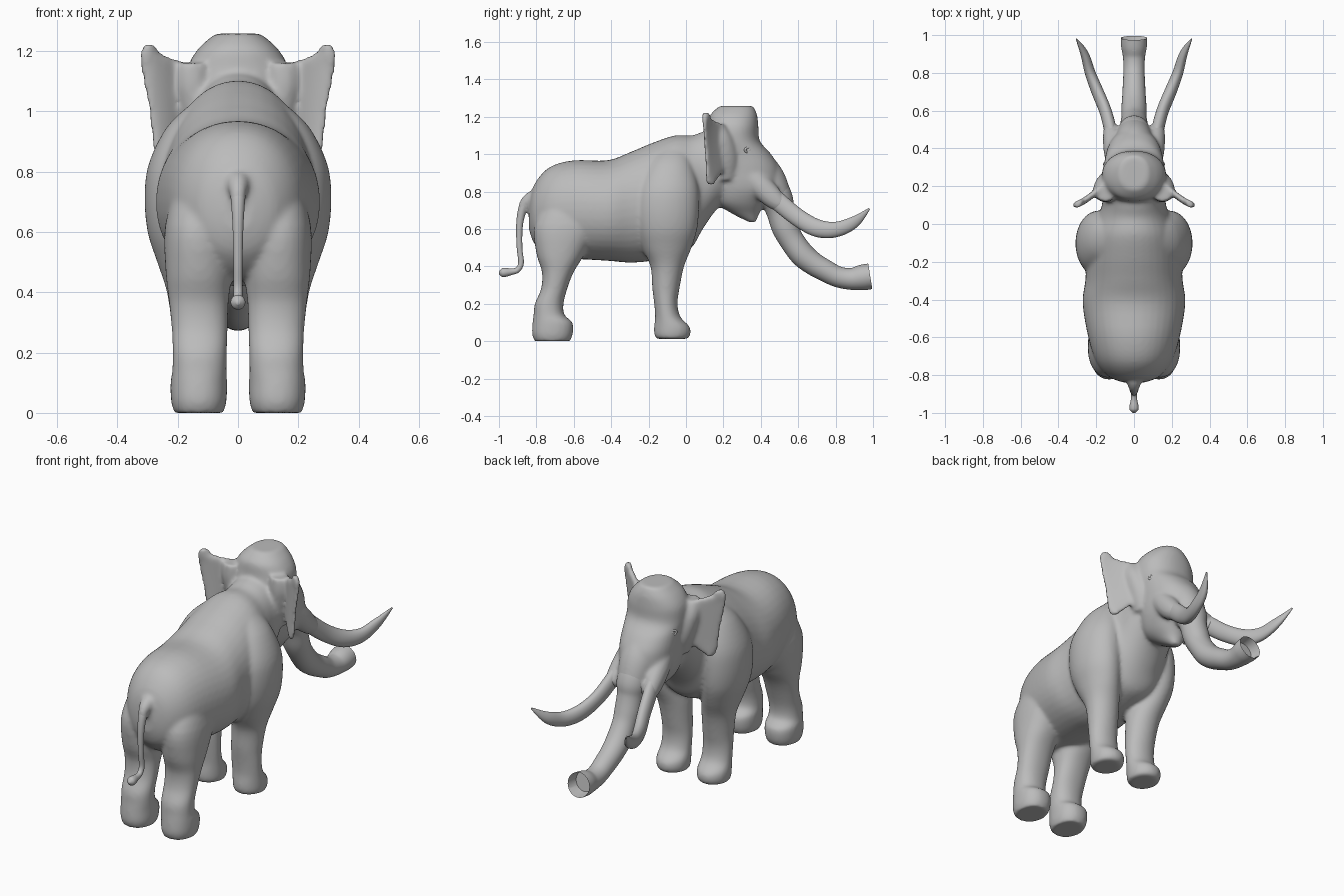
import bpy
import bmesh
import math
from mathutils import Vector

if "Cube" in bpy.data.objects:
    bpy.data.objects.remove(bpy.data.objects["Cube"], do_unlink=True)

hide_grey = bpy.data.materials.new("hide grey")
hide_grey.use_nodes = True
grey = (0.5, 0.5, 0.5, 1)
hide_grey.diffuse_color = grey
hide_grey.node_tree.nodes["Principled BSDF"].inputs["Base Color"].default_value = grey


def smooth_rows(rows, steps=4):
    """Catmull-Rom interpolation between section rows."""
    result = []
    for i in range(len(rows) - 1):
        before, start = rows[max(i - 1, 0)], rows[i]
        end, after = rows[i + 1], rows[min(i + 2, len(rows) - 1)]
        for k in range(steps):
            t = k / steps
            result.append([
                b + t / 2 * (c - a + t * (2 * a - 5 * b + 4 * c - d + t * (3 * (b - c) + d - a)))
                for a, b, c, d in zip(before, start, end, after)])
    return result + [list(rows[-1])]


def loft(bm, rings, power=2.0, sides=40):
    """Closed skin over (centre, half axis, half axis) rings; returns verts and end cap."""
    loops = []
    for centre, u, v in rings:
        loop = []
        for k in range(sides):
            angle = math.tau * k / sides
            c, s = math.cos(angle), math.sin(angle)
            c = math.copysign(abs(c) ** (2 / power), c)
            s = math.copysign(abs(s) ** (2 / power), s)
            loop.append(bm.verts.new(centre + u * c + v * s))
        loops.append(loop)
    for low, high in zip(loops, loops[1:]):
        for k in range(sides):
            n = (k + 1) % sides
            bm.faces.new((low[k], low[n], high[n], high[k]))
    bm.faces.new(loops[0][::-1])
    cap = bm.faces.new(loops[-1])
    return [vert for loop in loops for vert in loop], cap


def upright(bm, rows, power=2.0):
    """Loft of level sections: height, back, front, middle x, half width."""
    rings = [(Vector((x, (back + front) / 2, z)), Vector((w, 0, 0)),
              Vector((0, (front - back) / 2, 0)))
             for z, back, front, x, w in smooth_rows(rows)]
    return loft(bm, rings, power)


def tube(bm, rows, squash=1.0):
    """Tube along a path of x, y, z, radius; squash narrows it sideways."""
    rows = smooth_rows(rows, 6)
    points = [Vector(row[:3]) for row in rows]
    rings = []
    for i, point in enumerate(points):
        along = (points[min(i + 1, len(points) - 1)] - points[max(i - 1, 0)]).normalized()
        u = (Vector((1, 0, 0)) - along * along.x).normalized()
        radius = rows[i][3]
        rings.append((point, u * radius * squash, along.cross(u) * radius))
    return loft(bm, rings)


def finish(bm, name):
    bmesh.ops.recalc_face_normals(bm, faces=bm.faces)
    mesh = bpy.data.meshes.new(name)
    bm.to_mesh(mesh)
    bm.free()
    mesh.materials.append(hide_grey)
    mesh.shade_smooth()
    mesh.set_sharp_from_angle(angle=math.radians(50))
    obj = bpy.data.objects.new(name, mesh)
    bpy.context.collection.objects.link(obj)
    return obj


body = bmesh.new()

# Torso: y, top, bottom, half width
torso = [(-.84, .74, .6, .05), (-.81, .84, .52, .13), (-.73, .93, .45, .2),
         (-.6, .967, .44, .242), (-.42, .967, .43, .272), (-.3, 1.01, .42, .258),
         (-.18, 1.06, .43, .25), (-.06, 1.1, .46, .235), (.03, 1.1, .5, .2),
         (.09, 1.12, .6, .172), (.17, 1.14, .71, .16), (.25, 1.12, .75, .12)]
loft(body, [(Vector((0, y, (top + low) / 2)), Vector((w, 0, 0)), Vector((0, 0, (top - low) / 2)))
            for y, top, low, w in smooth_rows(torso)], 2.1)

# Head with high crown and pointed lower jaw
upright(body, [(.635, .34, .375, 0, .025), (.68, .25, .39, 0, .06), (.74, .16, .43, 0, .11),
               (.82, .13, .5, 0, .145), (.92, .12, .5, 0, .155), (1.0, .12, .455, 0, .16),
               (1.07, .11, .395, 0, .17), (1.15, .12, .387, 0, .165),
               (1.21, .13, .38, 0, .13), (1.258, .18, .36, 0, .075)], 2.2)

# Root of the trunk and of the tail, blended into the body
tube(body, [(0, .36, .95, .1), (0, .43, .86, .102), (0, .485, .75, .085), (0, .515, .67, .06)])
tube(body, [(0, -.76, .77, .045), (0, -.82, .765, .04), (0, -.865, .73, .029),
            (0, -.885, .65, .018)])

for side in (1, -1):
    # Hind leg running up into the thigh
    upright(body, [(0, -.81, -.62, side * .13, .082), (.04, -.823, -.605, side * .13, .092),
                   (.1, -.82, -.607, side * .13, .094), (.14, -.815, -.65, side * .128, .09),
                   (.2, -.808, -.655, side * .127, .09), (.28, -.775, -.635, side * .127, .093),
                   (.37, -.77, -.6, side * .13, .099), (.47, -.8, -.54, side * .13, .11),
                   (.62, -.81, -.47, side * .13, .112), (.78, -.73, -.52, side * .11, .09)], 2.2)
    # Fore leg running up into the shoulder
    upright(body, [(.012, -.16, .01, side * .13, .08), (.04, -.17, .025, side * .13, .088),
                   (.08, -.17, .018, side * .13, .09), (.13, -.165, -.03, side * .13, .087),
                   (.2, -.17, -.045, side * .13, .087), (.28, -.18, -.035, side * .132, .088),
                   (.4, -.19, -.01, side * .142, .094), (.5, -.235, .03, side * .165, .103),
                   (.6, -.265, .06, side * .185, .115), (.72, -.275, .07, side * .19, .12),
                   (.83, -.26, .065, side * .18, .115), (.95, -.2, .03, side * .15, .085),
                   (1.03, -.14, 0, side * .1, .05)])
    # Tusk socket on the cheek
    tube(body, [(side * .09, .3, .93, .06), (side * .105, .38, .85, .064),
                (side * .116, .46, .77, .058), (side * .125, .52, .72, .04)], .85)
    # Flared skull behind the eye that carries the ear
    upright(body, [(.86, .15, .27, side * .11, .05), (.97, .13, .28, side * .135, .06),
                   (1.08, .115, .255, side * .15, .065), (1.16, .12, .21, side * .15, .055)])
    # Cupped ear: height, inner x, outer x
    ear = [(.835, .24, .262), (.87, .205, .28), (.94, .15, .29), (1.04, .13, .304),
           (1.11, .13, .318), (1.155, .16, .325), (1.19, .25, .327), (1.222, .275, .312)]
    ear_verts, _ = loft(body, [(Vector((side * (a + b) / 2, 0, z)), Vector(((b - a) / 2, 0, 0)),
                                Vector((0, .02, 0))) for z, a, b in smooth_rows(ear)])
    for vert in ear_verts:
        reach = max(0, .32 - abs(vert.co.x)) / .15
        vert.co.y += .1 + .1 * reach ** 1.5

body_object = finish(body, "body")
blend = body_object.modifiers.new("blend parts", "REMESH")
blend.mode = "VOXEL"
blend.voxel_size = .01
blend.use_smooth_shade = True
soften = body_object.modifiers.new("soften", "SMOOTH")
soften.factor = .5
soften.iterations = 10

# Trunk with faint folds and a hollow flared tip
trunk = bmesh.new()
_, tip = tube(trunk, [(0, .41, .86, .08), (0, .46, .81, .086), (0, .488, .75, .086),
                      (0, .505, .69, .074), (0, .53, .61, .072), (0, .565, .54, .066),
                      (0, .62, .465, .066), (0, .68, .415, .062), (0, .74, .38, .059),
                      (0, .81, .345, .056), (0, .88, .333, .058), (0, .94, .34, .068),
                      (0, .985, .347, .069)])
bmesh.ops.inset_individual(trunk, faces=[tip], thickness=.02)
bmesh.ops.inset_individual(trunk, faces=[tip], thickness=.012)
bmesh.ops.translate(trunk, verts=tip.verts[:], vec=(0, -.06, 0))
finish(trunk, "trunk")

# Tail with a tufted end
tail = bmesh.new()
tube(tail, [(0, -.84, .755, .03), (0, -.872, .71, .024), (0, -.89, .62, .018),
            (0, -.89, .5, .015), (0, -.882, .42, .015), (0, -.9, .382, .015),
            (0, -.93, .372, .017), (0, -.965, .368, .024), (0, -.985, .366, .022),
            (0, -1, .365, .006)])
finish(tail, "tail")

for side, label in ((1, "left"), (-1, "right")):
    # Curved tusk
    tusk = bmesh.new()
    tube(tusk, [(side * .105, .4, .83, .05), (side * .125, .5, .74, .049),
                (side * .152, .6, .66, .047), (side * .193, .7, .605, .047),
                (side * .232, .8, .597, .041), (side * .262, .9, .637, .031),
                (side * .305, .98, .708, .005)], .68)
    finish(tusk, label + "_tusk")
    # Eyeball and the lid ring around it
    eye = bmesh.new()
    bmesh.ops.create_uvsphere(eye, u_segments=16, v_segments=10, radius=.015)
    finish(eye, label + "_eye").location = (side * .139, .335, 1.022)
    lid = bmesh.new()
    tube(lid, [(0, .023 * math.cos(k * math.tau / 12), .013 * math.sin(k * math.tau / 12), .006)
               for k in range(13)])
    lid_object = finish(lid, label + "_eyelid")
    lid_object.location = (side * .146, .335, 1.022)
    lid_object.rotation_euler.z = side * math.radians(35)
